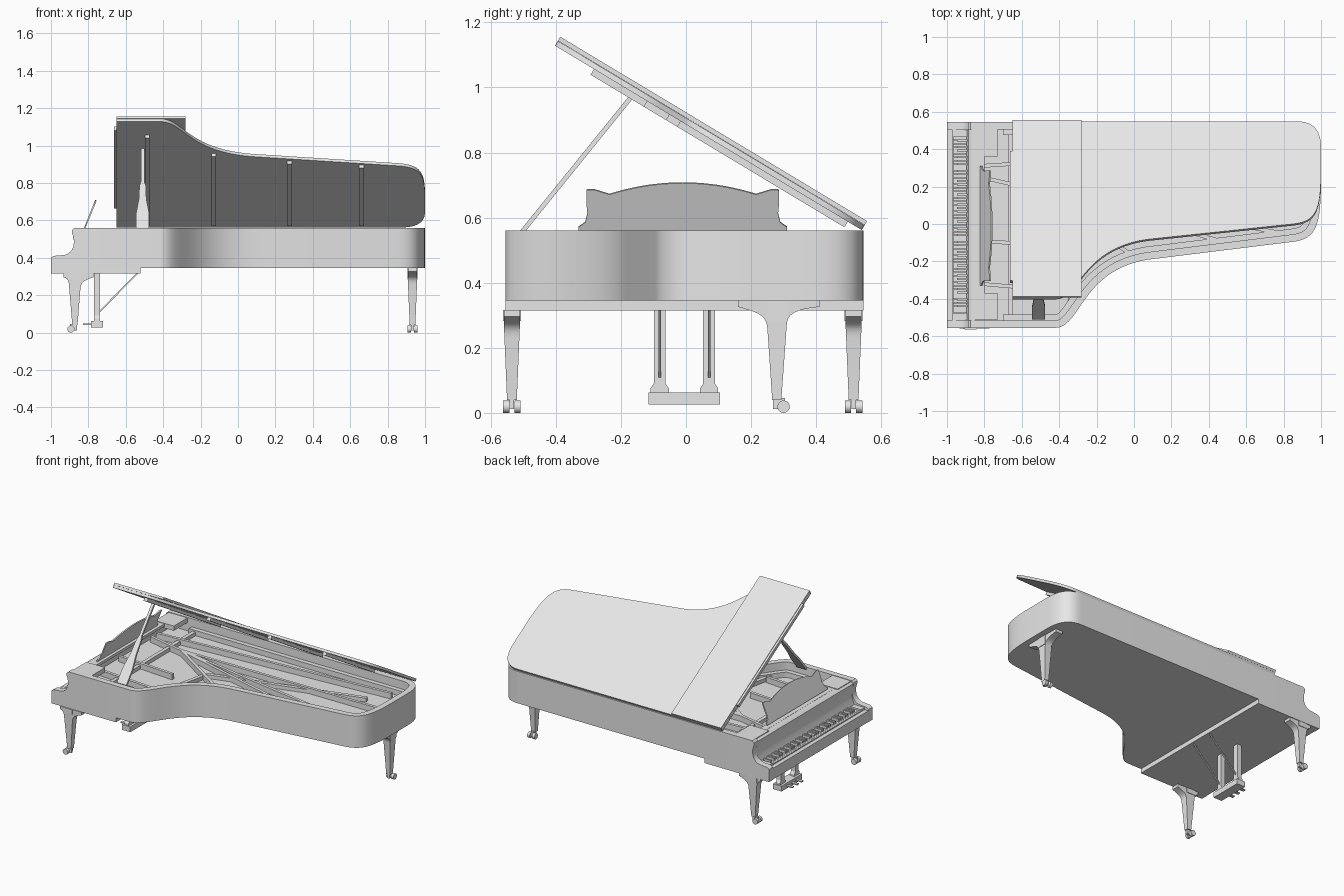
import bpy, bmesh, math
from mathutils import Matrix, Vector

if "Cube" in bpy.data.objects:
    bpy.data.objects.remove(bpy.data.objects["Cube"])

grey = bpy.data.materials.new("plain_grey")
grey.use_nodes = True
grey.diffuse_color = (0.8, 0.8, 0.8, 1)
grey.node_tree.nodes["Principled BSDF"].inputs["Base Color"].default_value = (0.8, 0.8, 0.8, 1)


def finish(name, bm, matrix=None):
    if matrix:
        bm.transform(matrix)
    bmesh.ops.recalc_face_normals(bm, faces=bm.faces)
    mesh = bpy.data.meshes.new(name)
    bm.to_mesh(mesh)
    bm.free()
    mesh.materials.append(grey)
    obj = bpy.data.objects.new(name, mesh)
    bpy.context.collection.objects.link(obj)
    bpy.ops.object.select_all(action='DESELECT')
    obj.select_set(True)
    bpy.context.view_layer.objects.active = obj
    bpy.ops.object.shade_smooth_by_angle(angle=math.radians(30))
    return obj


def boxes(name, spans, matrix=None):
    """Boxes given as (x0, x1, y0, y1, z0, z1)."""
    bm = bmesh.new()
    for x0, x1, y0, y1, z0, z1 in spans:
        m = Matrix.Translation(((x0 + x1) / 2, (y0 + y1) / 2, (z0 + z1) / 2))
        m = m @ Matrix.Diagonal((x1 - x0, y1 - y0, z1 - z0, 1))
        bmesh.ops.create_cube(bm, size=1, matrix=m)
    return finish(name, bm, matrix)


def prism(name, pts, a, b, axis='z', matrix=None, taper=None):
    """Extrude a 2D profile from a to b along an axis."""
    place = {'z': lambda u, v, h: (u, v, h),
             'y': lambda u, v, h: (u, h, v),
             'x': lambda u, v, h: (h, u, v)}[axis]
    bm = bmesh.new()
    rows = [[bm.verts.new(place(u, v, h * (taper(v) if taper else 1))) for u, v in pts]
            for h in (a, b)]
    for row in rows:
        bm.faces.new(row)
    n = len(pts)
    for i in range(n):
        j = (i + 1) % n
        bm.faces.new((rows[0][i], rows[0][j], rows[1][j], rows[1][i]))
    return finish(name, bm, matrix)


def bars(name, ends, w, h):
    """Straight rectangular bars between pairs of points."""
    bm = bmesh.new()
    for p, q in ends:
        p, q = Vector(p), Vector(q)
        m = Matrix.Translation((p + q) / 2) @ (q - p).to_track_quat('X', 'Z').to_matrix().to_4x4()
        bmesh.ops.create_cube(bm, size=1, matrix=m @ Matrix.Diagonal(((q - p).length, w, h, 1)))
    return finish(name, bm)


def bezier(a, b, c, d, n=16):
    a, b, c, d = map(Vector, (a, b, c, d))
    return [tuple(a * (1 - t) ** 3 + b * 3 * t * (1 - t) ** 2 + c * 3 * t * t * (1 - t) + d * t ** 3)
            for t in (i / n for i in range(n + 1))]


def outline(x0, inset=0.0):
    """Case plan from the front left corner round the tail to the straight side."""
    pts = [(x0, -0.555)]
    pts += bezier((-0.42, -0.555), (-0.28, -0.555), (-0.28, -0.22), (0.12, -0.185), 24)
    pts += bezier((0.85, -0.095), (0.98, -0.08), (1, 0), (1, 0.25))
    pts += bezier((1, 0.38), (1, 0.49), (0.96, 0.545), (0.87, 0.545), 12)
    pts.append((x0, 0.545))
    out = []
    for i, p in enumerate(pts):
        a, b = Vector(pts[max(i - 1, 0)]), Vector(pts[min(i + 1, len(pts) - 1)])
        d = (b - a).normalized()
        if i in (0, len(pts) - 1):
            d = Vector((1 if i == 0 else -1, 0))
        out.append((p[0] - d.y * inset, p[1] + d.x * inset))
    return out


# Case: rim, inner ledge, soundboard and keybed
prism("rim", outline(-0.86) + outline(-0.86, 0.04)[::-1], 0.345, 0.56)
prism("inner_ledge", outline(-0.7, 0.039) + outline(-0.7, 0.07)[::-1], 0.46, 0.505)
prism("soundboard", outline(-0.85, 0.039), 0.345, 0.47)
boxes("keybed", [(-0.995, -0.52, -0.555, 0.545, 0.315, 0.346)])

# Arms either side of the keyboard
scoop = bezier((-0.93, 0.415), (-0.87, 0.425), (-0.87, 0.5), (-0.888, 0.53), 12)
arm = [(-1, 0.315), (-1, 0.4), (-0.985, 0.41)] + scoop + [(-0.888, 0.548), (-0.875, 0.56),
      (-0.85, 0.56), (-0.85, 0.315)]
prism("right_arm", arm, -0.555, -0.513, 'y')
prism("left_arm", arm, 0.503, 0.545, 'y')

# Keyboard
boxes("key_slip", [(-0.998, -0.97, -0.515, 0.505, 0.315, 0.39)])
boxes("key_blocks", [(-0.97, -0.89, -0.515, -0.475, 0.34, 0.405),
                     (-0.97, -0.89, 0.465, 0.505, 0.34, 0.405)])
step = 0.94 / 52
# Keys run from bass at +y to treble at -y
boxes("white_keys", [(-0.968, -0.87, 0.465 - (i + 1) * step + 0.001, 0.465 - i * step - 0.001,
                      0.345, 0.395) for i in range(52)])
sharps = [i for i in range(51) if i % 7 in (0, 2, 3, 5, 6)]
boxes("black_keys", [(-0.945, -0.88, 0.465 - (i + 1) * step - 0.005, 0.465 - (i + 1) * step + 0.005,
                      0.39, 0.41) for i in sharps])
fall = [(-0.895, 0.4), (-0.88, 0.44), (-0.875, 0.48), (-0.885, 0.53), (-0.885, 0.542),
        (-0.87, 0.552), (-0.845, 0.552), (-0.845, 0.4)]
prism("fallboard", fall, -0.514, 0.504, 'y')

# Side shelves and music desk
for name, y0, y1 in (("right_shelf", -0.514, -0.37), ("left_shelf", 0.36, 0.504)):
    boxes(name, [(-0.87, -0.73, y0, y1, 0.525, 0.557)])
boxes("desk_rail", [(-0.845, -0.8, -0.37, 0.36, 0.535, 0.553)])
half = [(0.32, 0), (0.32, 0.015), (0.3, 0.03), (0.293, 0.06), (0.296, 0.09), (0.295, 0.138),
        (0.27, 0.138), (0.225, 0.123)]
crown = [(0.225 * math.cos(a), 0.123 + 0.038 * math.sin(a))
         for a in (math.pi * i / 20 for i in range(1, 20))]
crown = [(u, 0.161 - 0.038 * (u / 0.225) ** 2) for u, v in crown]
desk = half + crown + [(-u, v) for u, v in half[::-1]]
prism("music_desk", desk, -0.004, 0.004, 'x',
      Matrix.Translation((-0.82, -0.01, 0.558)) @ Matrix.Rotation(math.radians(22), 4, 'Y'))

# Iron frame struts and cross bars
hub = (-0.55, 0.19, 0.485)
bars("frame_struts", [(hub, (-0.02, -0.16, 0.485)), (hub, (0.46, -0.09, 0.485)),
                      (hub, (0.8, -0.05, 0.485)), (hub, (0.93, 0.2, 0.485)),
                      (hub, (-0.82, 0.25, 0.485)), ((-0.82, 0.31, 0.485), (0.85, 0.42, 0.485)),
                      ((-0.82, -0.09, 0.485), (-0.4, -0.12, 0.485)),
                      ((-0.82, -0.32, 0.485), (-0.35, -0.36, 0.485))], 0.02, 0.045)
bars("frame_bridge", [((-0.66, 0.5, 0.48), (-0.66, -0.51, 0.48)),
                      ((-0.35, -0.45, 0.48), (-0.25, 0.02, 0.48)),
                      ((-0.25, 0.02, 0.48), (0.75, 0.3, 0.48))], 0.025, 0.03)

# Raised lid with folded front flap, battens and edge hinge
tilt = Matrix.Translation((0, 0.54, 0.562)) @ Matrix.Rotation(math.radians(-31), 4, 'X')
prism("lid", [(x, y - 0.545) for x, y in outline(-0.65)], 0, 0.017, 'z', tilt)
boxes("folded_lid_flap", [(-0.65, -0.28, -1.1, 0, 0.0175, 0.032)], tilt)
boxes("lid_battens", [(x - 0.013, x + 0.013, -d, -0.05, -0.02, 0.001) for x, d in
                      ((-0.485, 0.96), (-0.13, 0.77), (0.275, 0.69), (0.66, 0.65))], tilt)
boxes("lid_hinge", [(-0.663, -0.649, -1.0, -0.19, 0.005, 0.028)], tilt)

# Lid prop
side = [(0.035, 0), (0.035, 0.1), (0.02, 0.2), (0.017, 0.29), (0.009, 0.32), (0.009, 0.545)]
prism("lid_prop", side + [(-u, v) for u, v in side[::-1]], -0.007, 0.007, 'z',
      Matrix.Translation((-0.51, -0.505, 0.555)) @ Matrix.Rotation(math.atan2(0.42, 0.34), 4, 'X'))


def leg(name, matrix, lo, hi, top):
    """Bracketed tapering leg on a twin caster; its profile lies in local x and z."""
    pts = [(lo, top), (lo, top - 0.02)]
    pts += bezier((lo, top - 0.02), (lo * 0.6, top - 0.035), (-0.032, top - 0.04), (-0.03, top - 0.085), 8)[1:]
    pts += [(-0.015, 0.04), (0.013, 0.04)]
    pts += bezier((0.03, top - 0.07), (0.032, top - 0.03), (hi * 0.7, top - 0.025), (hi, top - 0.02), 8)
    pts += [(hi, top)]
    prism(name, pts, -1, 1, 'y', matrix,
          lambda z: 0.015 + 0.01 * min((z - 0.04) / 0.24, 1))
    boxes(name + "_collar", [(-0.032, 0.032, -0.028, 0.028, 0.283, top)], matrix)
    boxes(name + "_fork", [(-0.012, 0.024, -0.007, 0.007, 0.012, 0.045)], matrix)
    bm = bmesh.new()
    for s in (-1, 1):
        m = Matrix.Translation((0.02, s * 0.0175, 0.019)) @ Matrix.Rotation(math.pi / 2, 4, 'X')
        bmesh.ops.create_cone(bm, cap_ends=True, segments=20, radius1=0.019, radius2=0.019,
                              depth=0.019, matrix=m)
    finish(name + "_caster", bm, matrix)


turn = Matrix.Rotation(math.pi, 4, 'Z')
leg("front_right_leg", Matrix.Translation((-0.873, -0.535, 0)) @ turn, -0.1, 0.06, 0.316)
leg("front_left_leg", Matrix.Translation((-0.873, 0.515, 0)) @ turn, -0.1, 0.06, 0.316)
leg("tail_leg", Matrix.Translation((0.933, 0.28, 0)) @ Matrix.Rotation(math.pi / 2, 4, 'Z'),
    -0.12, 0.13, 0.346)

# Pedal lyre
boxes("pedal_box", [(-0.785, -0.722, -0.115, 0.105, 0.026, 0.062)])
post = [(-0.028, 0.06), (-0.028, 0.075), (-0.018, 0.09), (-0.018, 0.318),
        (0.018, 0.318), (0.018, 0.09), (0.028, 0.075), (0.028, 0.06)]
for name, y in (("right_lyre_post", -0.081), ("left_lyre_post", 0.071)):
    prism(name, [(y + u, v) for u, v in post], -0.77, -0.738, 'x')
boxes("pedals", [(-0.83, -0.78, y - 0.01, y + 0.01, 0.041, 0.048) for y in (-0.055, -0.005, 0.045)])
bars("lyre_braces", [((-0.742, y, 0.11), (-0.535, y, 0.32)) for y in (-0.081, 0.071)], 0.008, 0.008)
